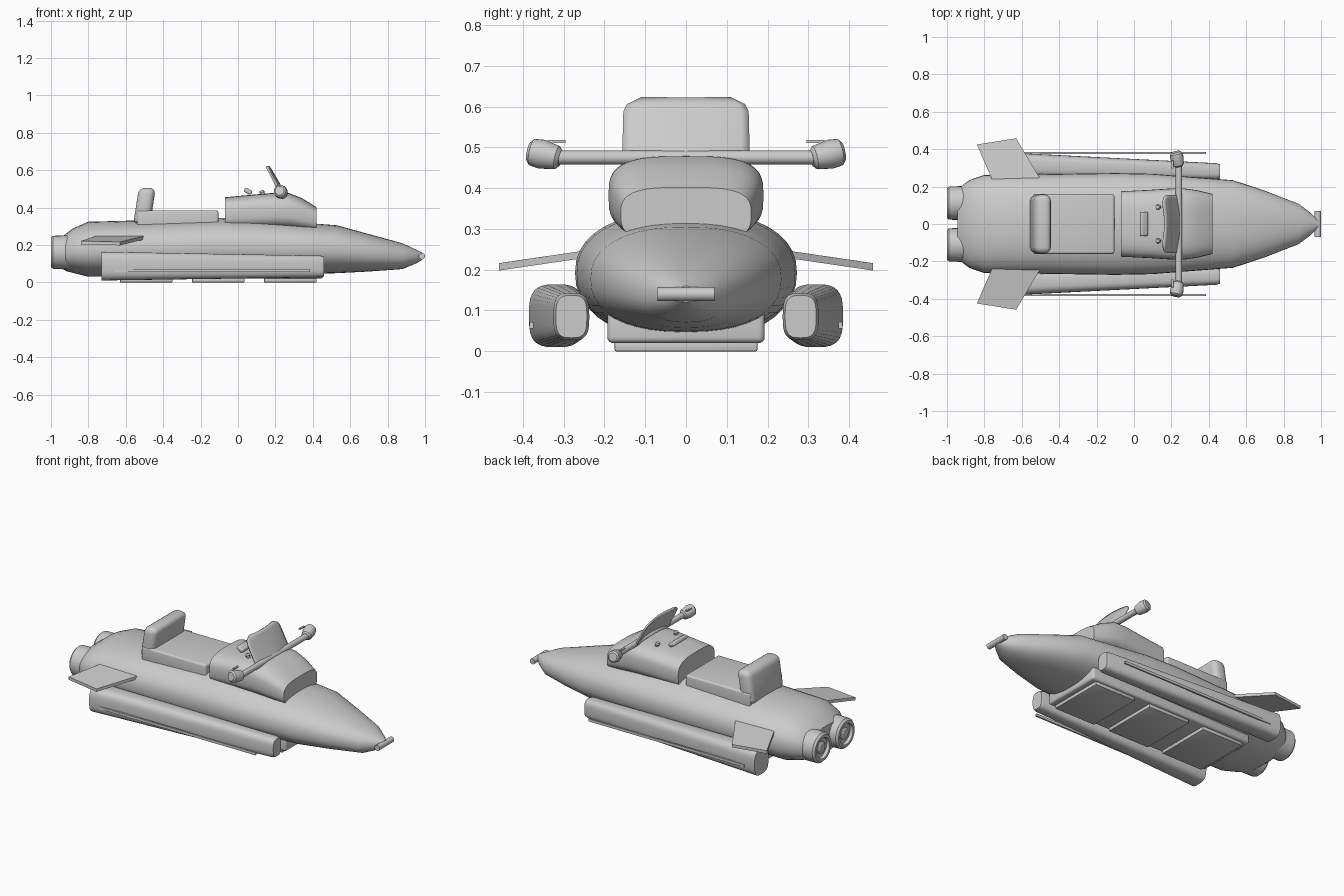
import bpy, bmesh, math
from mathutils import Vector, Matrix

if "Cube" in bpy.data.objects:
    bpy.data.objects.remove(bpy.data.objects["Cube"])


def finish(name, bm):
    bmesh.ops.recalc_face_normals(bm, faces=bm.faces)
    me = bpy.data.meshes.new(name)
    bm.to_mesh(me)
    bm.free()
    ob = bpy.data.objects.new(name, me)
    bpy.context.collection.objects.link(ob)
    return ob


def loft(name, sections, n=32, power=2.0):
    """Superellipse rings (x, cy, cz, half_y, half_z) joined along x."""
    bm = bmesh.new()
    rings = []
    for x, cy, cz, hy, hz in sections:
        ring = []
        for i in range(n):
            a = 2 * math.pi * i / n
            c, s = math.cos(a), math.sin(a)
            ring.append(bm.verts.new((x, cy + hy * math.copysign(abs(c) ** (2 / power), c),
                                      cz + hz * math.copysign(abs(s) ** (2 / power), s))))
        rings.append(ring)
    for r, q in zip(rings, rings[1:]):
        for i in range(n):
            bm.faces.new((r[i], r[(i + 1) % n], q[(i + 1) % n], q[i]))
    bm.faces.new(rings[0])
    bm.faces.new(rings[-1])
    return finish(name, bm)


def box(name, lo, hi, bevel=0.0, shear=0.0, segments=4):
    """Box between two corners; shear slides the top along x."""
    bm = bmesh.new()
    bmesh.ops.create_cube(bm, size=1)
    lo, hi = Vector(lo), Vector(hi)
    for v in bm.verts:
        t = v.co + Vector((.5, .5, .5))
        v.co = Vector([lo[k] + t[k] * (hi[k] - lo[k]) for k in range(3)])
        v.co.x += shear * t.z
    if bevel:
        bmesh.ops.bevel(bm, geom=bm.edges[:], offset=bevel, segments=segments,
                        profile=.5, affect='EDGES')
    return finish(name, bm)


def lathe(name, a, b, profile, n=24):
    """Spin (fraction along a-b, radius) points around the axis a-b."""
    a, b = Vector(a), Vector(b)
    rot = (b - a).to_track_quat('Z', 'Y')
    bm = bmesh.new()
    rings = [[bm.verts.new(a + (b - a) * t + rot @ Vector((r * math.cos(i * math.tau / n),
                                                          r * math.sin(i * math.tau / n), 0)))
              for i in range(n)] for t, r in profile]
    for r, q in zip(rings, rings[1:]):
        for i in range(n):
            bm.faces.new((r[i], r[(i + 1) % n], q[(i + 1) % n], q[i]))
    bm.faces.new(rings[0])
    bm.faces.new(rings[-1])
    return finish(name, bm)


# Main hull
loft("hull", [(-.92, 0, .16, .19, .09), (-.945, 0, .16, .18, .08), (-.92, 0, .16, .205, .1),
              (-.88, 0, .17, .235, .12), (-.8, 0, .177, .262, .147), (-.5, 0, .182, .266, .15),
              (-.1, 0, .192, .272, .153), (.1, 0, .19, .268, .15), (.3, 0, .183, .252, .14),
              (.53, 0, .177, .234, .128), (.7, 0, .158, .178, .1), (.88, 0, .14, .108, .069),
              (.95, 0, .138, .055, .038), (.985, 0, .14, .02, .02)][1:], 40, 2.3)

# Nose bar
lathe("nose_bar", (.983, -.07, .14), (.983, .07, .14), [(0, .017), (1, .017)])

# Seat
box("seat_cushion", (-.54, -.16, .29), (-.105, .16, .385), .012)
box("seat_backrest", (-.56, -.157, .31), (-.47, .157, .505), .033, .03)

# Cowl with dash controls
loft("cowl", [(-.07, 0, .365, .175, .09), (.08, 0, .375, .182, .094), (.2, 0, .382, .19, .097),
              (.27, 0, .38, .19, .098), (.34, 0, .363, .18, .088), (.42, 0, .335, .16, .067)], 40, 3.2)
dash = box("dash_lever", (.03, -.065, .475), (.075, .065, .5), .01)
dash.matrix_world = (Matrix.Translation((.052, 0, .485)) @ Matrix.Rotation(.5, 4, 'Y')
                     @ Matrix.Translation((-.052, 0, -.485)))

# Windshield: rounded panel, bowed and leaning back
bm = bmesh.new()
cols, rows, grid = 16, 10, []
for j in range(rows + 1):
    t = j / rows
    half = .155 - .002 * t
    if t > .75:
        half -= .045 * (1 - math.sqrt(max(0, 1 - ((t - .75) / .25) ** 2)))
    if t < .15:
        half -= .02 * (1 - t / .15)
    grid.append([bm.verts.new((.265 - .1 * t - .025 * (2 * i / cols - 1) ** 2 * (1 - .5 * t),
                               half * (2 * i / cols - 1),
                               .45 + .17 * t)) for i in range(cols + 1)])
for j in range(rows):
    for i in range(cols):
        bm.faces.new((grid[j][i], grid[j][i + 1], grid[j + 1][i + 1], grid[j + 1][i]))
screen = finish("windshield", bm)
mod = screen.modifiers.new("thickness", 'SOLIDIFY')
mod.thickness, mod.offset = .01, 0

# Handlebar
lathe("handlebar", (.24, -.33, .475), (.24, .33, .475), [(0, .017), (1, .017)])

for s, side in ((-1, "right"), (1, "left")):
    # Handlebar end lamp and its small lever
    lathe(side + "_grip", (.24, s * .308, .473), (.222, s * .385, .49),
          [(0, .02), (.1, .029), (.6, .036), (.9, .033), (1, .024)])
    box(side + "_grip_lever", (.2, s * .318 - .022, .511), (.212, s * .318 + .022, .518))
    lathe(side + "_dash_knob", (.14, s * .09, .455), (.125, s * .09, .492),
          [(0, .01), (.6, .01), (.75, .014), (1, .01)], 16)

    # Side pod and its trim strip
    loft(side + "_pod", [(-.73, s * .318, .087, .067, .077), (.44, s * .281, .085, .044, .058),
                         (.46, s * .281, .085, .038, .052)], 32, 3.2)
    box(side + "_pod_strip", (-.66, s * .379 - .005, .056), (.385, s * .379 + .005, .072))

    # Swept fin, drooping outward
    bm = bmesh.new()
    plan = [(-.76, .24, .239), (-.5, .24, .239), (-.63, .458, .207), (-.84, .425, .212)]
    top = [bm.verts.new((x, s * y, z + .009)) for x, y, z in plan]
    low = [bm.verts.new((x, s * y, z - .009)) for x, y, z in plan]
    bm.faces.new(top)
    bm.faces.new(low)
    for i in range(4):
        k = (i + 1) % 4
        bm.faces.new((top[i], top[k], low[k], low[i]))
    finish(side + "_fin", bm)

    # Thruster with recessed mouth and hub
    lathe(side + "_thruster", (-.88, s * .112, .16), (-1, s * .112, .16),
          [(0, .09), (.45, .09), (.9, .089), (1, .078), (1, .062), (.85, .058)], 32)
    lathe(side + "_thruster_hub", (-.96, s * .112, .16), (-.995, s * .112, .16),
          [(0, .036), (.8, .036), (1, .026)])

# Belly tray and lift panels
box("belly_tray", (-.67, -.193, .02), (.455, .193, .11), .015)
for i, x in enumerate((-.63, -.245, .14)):
    box("lift_panel_%d" % (i + 1), (x, -.175, 0), (x + .28, .175, .024), .004, segments=2)

# Smooth shading with crisp edges
for ob in bpy.context.collection.objects:
    ob.select_set(True)
    bpy.context.view_layer.objects.active = ob
bpy.ops.object.shade_smooth_by_angle(angle=math.radians(35))
